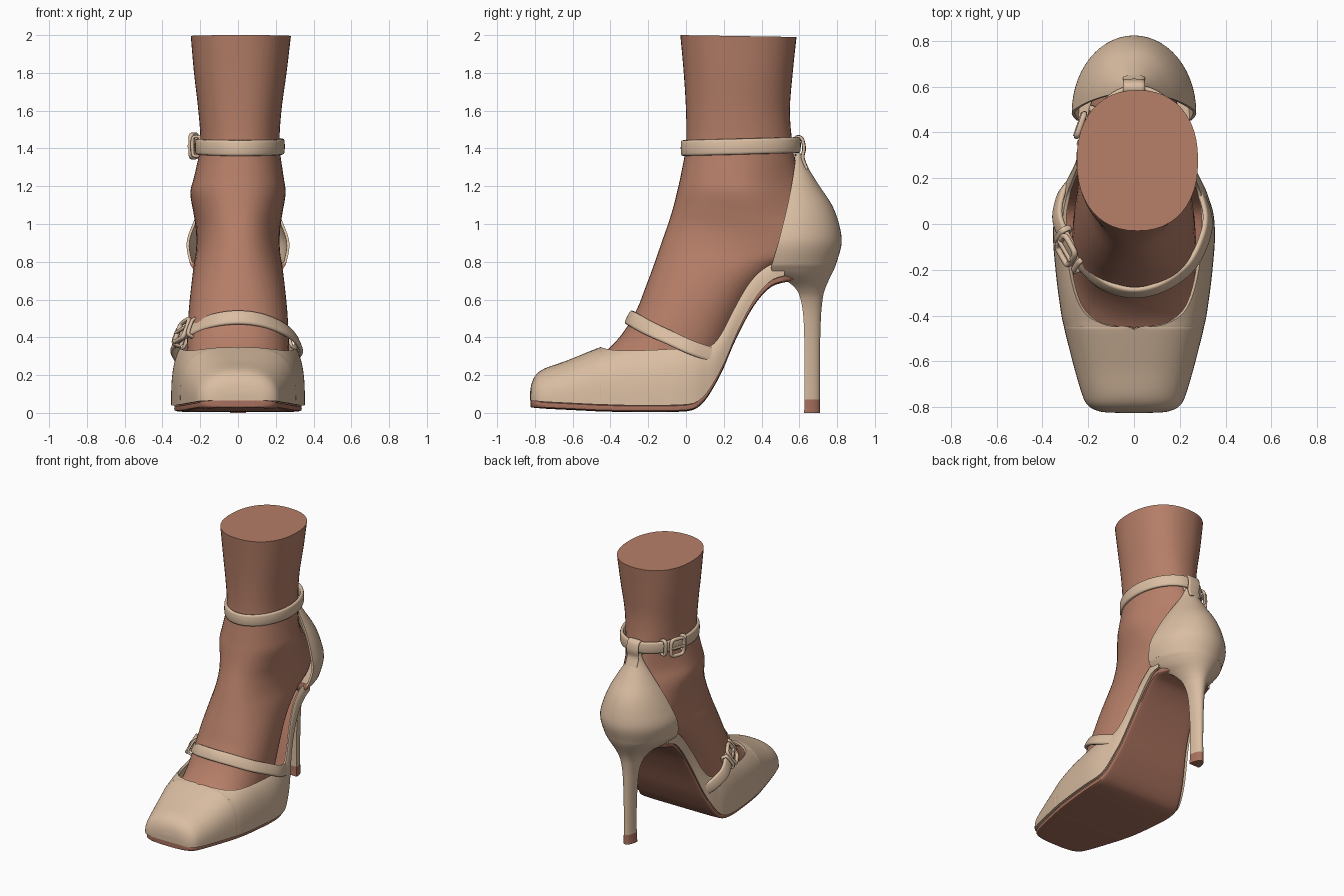
import bpy, bmesh, math
from mathutils import Vector

if "Cube" in bpy.data.objects:
    bpy.data.objects.remove(bpy.data.objects["Cube"])


def material(name, rgb):
    m = bpy.data.materials.new(name)
    m.diffuse_color = (*rgb, 1)
    m.use_nodes = True
    m.node_tree.nodes["Principled BSDF"].inputs["Base Color"].default_value = m.diffuse_color
    return m


CREAM = material("cream leather", (0.70, 0.51, 0.36))
SKIN = material("skin", (0.465, 0.21, 0.138))
SOLE = material("brown sole", (0.39, 0.165, 0.11))


def spline(pts, k, cyc=False):
    """Catmull-Rom through tuples of any size."""
    n, out = len(pts), []
    g = lambda i: pts[i % n] if cyc else pts[min(max(i, 0), n - 1)]
    for i in range(n if cyc else n - 1):
        for j in range(k):
            t = j / k
            out.append(tuple(
                0.5 * (2 * q + (r - p) * t + (2 * p - 5 * q + 4 * r - s) * t * t
                       + (3 * q - p - 3 * r + s) * t ** 3)
                for p, q, r, s in zip(g(i - 1), g(i), g(i + 1), g(i + 2))))
    if not cyc:
        out.append(tuple(pts[-1]))
    return out


def oval(n, count):
    """Unit superellipse points."""
    e = lambda v: math.copysign(abs(v) ** (2 / n), v)
    return [(e(math.cos(2 * math.pi * i / count)), e(math.sin(2 * math.pi * i / count)))
            for i in range(count)]


def loft(name, rings, mats, closed=True, cyc=False, rule=None, thick=0, mirror=False, angle=45):
    bm = bmesh.new()
    rows = [[bm.verts.new(p) for p in r] for r in rings]
    m = len(rows[0])
    for i in range(len(rows) if cyc else len(rows) - 1):
        a, b = rows[i], rows[(i + 1) % len(rows)]
        for j in range(m if closed else m - 1):
            k = (j + 1) % m
            bm.faces.new((a[j], a[k], b[k], b[j]))
    if closed and not cyc:
        bm.faces.new(rows[0])
        bm.faces.new(rows[-1])
    bmesh.ops.remove_doubles(bm, verts=bm.verts, dist=1e-5)
    bmesh.ops.recalc_face_normals(bm, faces=bm.faces)
    if rule:
        for f in bm.faces:
            f.material_index = rule(f.calc_center_median(), f.normal)
    me = bpy.data.meshes.new(name)
    bm.to_mesh(me)
    bm.free()
    for mt in mats:
        me.materials.append(mt)
    ob = bpy.data.objects.new(name, me)
    bpy.context.collection.objects.link(ob)
    bpy.ops.object.select_all(action='DESELECT')
    bpy.context.view_layer.objects.active = ob
    ob.select_set(True)
    if mirror:
        ob.modifiers.new("Mirror", 'MIRROR').merge_threshold = 0.0005
        bpy.ops.object.modifier_apply(modifier="Mirror")
    if thick:
        md = ob.modifiers.new("Solidify", 'SOLIDIFY')
        md.thickness, md.offset = thick, 0
        bpy.ops.object.modifier_apply(modifier="Solidify")
    bpy.ops.object.shade_smooth_by_angle(angle=math.radians(angle))
    return ob


def strap(name, path, up, half_w, half_t, cyc=False, n=3.5, lean=0):
    """Sweep a rounded strip along a path; its width follows `up`, leaning inward by `lean`."""
    path, up = [Vector(p) for p in path], Vector(up)
    c, rings = len(path), []
    for i, p in enumerate(path):
        a = path[(i - 1) % c] if cyc else path[max(i - 1, 0)]
        b = path[(i + 1) % c] if cyc else path[min(i + 1, c - 1)]
        t = (b - a).normalized()
        o = t.cross(up - Vector((lean * p.x, 0, 0))).normalized()
        u = o.cross(t)
        rings.append([p + u * half_w * x + o * half_t * y for x, y in oval(n, 12)])
    loft(name, rings, [CREAM], cyc=cyc, angle=60)
    return path


def buckle(name, path, i, up, centre, lift):
    """Square frame, prong and keepers placed on a strap path."""
    p, c = path[i], len(path)
    t = (path[(i + 1) % c] - path[i - 1]).normalized()
    o = t.cross(Vector(up)).normalized()
    if o.dot(p - Vector(centre)) < 0:
        o = -o
    u = o.cross(t)
    q = p + o * lift
    strap(name + "_frame", [q + t * 0.052 * x + u * 0.06 * y for x, y in oval(5, 32)], o, 0.012, 0.012, True, 2.5)
    strap(name + "_prong", [q + t * s + o * 0.008 for s in (-0.055, 0, 0.055)], u, 0.009, 0.008)
    for s in (-0.085, 0.075):
        k = p + t * s
        strap(name + "_keeper", [k + u * 0.052 * x + o * 0.024 * y for x, y in oval(4, 24)], t, 0.013, 0.008, True)


# Leg and foot: front y,z / back y,z / centre x / half width / narrowing to the back
foot = [(-.03, 2, .585, 1.99, .015, .265, 0), (-.012, 1.8, .565, 1.8, .012, .245, 0),
        (0, 1.6, .55, 1.6, .01, .22, .05), (0, 1.42, .565, 1.42, .01, .21, .15),
        (-.025, 1.27, .6, 1.25, .005, .235, .45), (-.045, 1.18, .655, 1.15, 0, .252, .6),
        (-.07, 1.08, .725, 1.03, 0, .235, .5), (-.095, 1, .775, .92, 0, .222, .3),
        (-.13, .9, .72, .82, 0, .222, .1), (-.175, .77, .55, .78, 0, .235, 0),
        (-.22, .65, .39, .65, 0, .25, 0), (-.255, .56, .29, .49, 0, .262, 0),
        (-.31, .46, .19, .27, 0, .27, 0), (-.37, .38, .06, .08, 0, .272, 0),
        (-.45, .31, -.15, .06, 0, .255, 0), (-.62, .22, -.5, .06, 0, .19, 0)]
rings = []
for fy, fz, by, bz, cx, w, k in spline(foot, 4):
    rings.append([(cx + w * x * (1 - k * max(y, 0) ** 1.5), (fy + by) / 2 + (by - fy) / 2 * y,
                   (fz + bz) / 2 + (bz - fz) / 2 * y) for x, y in oval(2.25, 48)])
loft("leg_and_foot", rings, [SKIN])

# Toe bases showing in the opening
for i in range(5):
    x = -0.16 + 0.08 * i
    bpy.ops.mesh.primitive_uv_sphere_add(segments=20, ring_count=12, radius=1,
                                         location=(x, -.385, .295 - 1.2 * x * x), rotation=(.45, 0, 0))
    toe = bpy.context.object
    toe.name, toe.scale = "toe_%d" % (i + 1), (.036, .085, .036)
    toe.data.materials.append(SKIN)
    bpy.ops.object.shade_smooth()

# Shoe stations: y, half width, sole underside z, upper edge z, opening half width
shoe = [(-.818, 0, .03, .10, 0), (-.816, .11, .03, .12, 0), (-.808, .16, .028, .16, 0),
        (-.785, .198, .026, .2, 0), (-.74, .22, .022, .23, 0), (-.64, .25, .017, .265, 0),
        (-.54, .276, .012, .305, 0), (-.46, .296, .008, .337, 0), (-.45, .298, .008, .339, .05),
        (-.44, .3, .008, .337, .12), (-.41, .307, .007, .33, .185), (-.36, .315, .005, .325, .23),
        (-.28, .326, .004, .325, .26), (-.18, .337, .004, .328, .28), (-.06, .346, .005, .335, .298),
        (.04, .34, .015, .34, .302), (.1, .323, .06, .345, .292), (.15, .305, .135, .365, .28),
        (.2, .28, .23, .435, .26), (.25, .255, .35, .535, .24), (.3, .238, .455, .625, .222),
        (.35, .227, .545, .7, .212), (.4, .222, .615, .75, .208), (.46, .222, .67, .785, .208),
        (.52, .215, .69, .785, .2)]
stations = spline(shoe, 3)

# Upper: square toe box, open throat and the thin side band along the arch
rings = []
for y, w, zs, ze, xo in stations:
    N = 2.5 + .7 * min(max((y + .75) / .3, 0), 1)
    w, zb = max(w, 1e-5), zs + .036
    r = min(max(xo, 0) / w, .96)
    h = (ze - zb) / (1 - r ** N) ** (1 / N)
    tm = math.acos(r ** (N / 2))
    rings.append([(w * math.cos(tm * j / 20) ** (2 / N) if r > 0 or j < 20 else 0, y,
                   zb + h * math.sin(tm * j / 20) ** (2 / N)) for j in range(21)])
loft("shoe_upper", rings, [CREAM], closed=False, thick=.016, mirror=True, angle=60)

# Sole, running up under the arch to the heel seat
rings = [[(max(w - .008, .09) * x, y - .004, zs + .02 + .02 * z) for x, z in oval(6, 28)]
         for y, w, zs, ze, xo in stations + [(.6, .16, .705, 0, 0)]]
loft("sole", rings, [SOLE], angle=50)


# Heel cup and stiletto share one profile: z, front y, back y, half width
def back_arc(z, yf, yb, w):
    return [(w * math.sin(a), yf + (yb - yf) * math.cos(a), z)
            for a in [math.pi * (j / 28 - .5) for j in range(29)]]


profile = [(0, .625, .71, .042), (.07, .628, .709, .038), (.3, .628, .709, .039), (.5, .622, .714, .05),
           (.6, .607, .723, .072), (.65, .586, .734, .102), (.69, .545, .75, .145), (.725, .475, .767, .2),
           (.76, .452, .784, .235), (.8, .458, .798, .257), (.9, .488, .824, .272), (1, .514, .81, .24),
           (1.1, .538, .772, .192), (1.2, .558, .706, .132), (1.3, .574, .645, .068), (1.37, .582, .618, .038)]
rows = spline(profile, 5)
cut = 9 * 5  # the closed heel block ends where the open cup starts
loft("stiletto_heel", [back_arc(*s) for s in rows[:cut + 1]], [CREAM, SOLE],
     rule=lambda c, n: 1 if c.z < .07 or (n.y < -.35 and c.z > .42 and abs(c.x) < .02) else 0)
loft("heel_cup", [back_arc(z, yf, yb - .007, w - .007) for z, yf, yb, w in rows[cut - 1:]],
     [CREAM], closed=False, thick=.014, angle=60)

# Ankle strap with buckle on the outer side
ring = [(.01 + .225 * math.cos(a), .29 + .305 * math.sin(a), 1.41 + .008 * math.sin(a))
        for a in [2 * math.pi * i / 72 for i in range(72)]]
path = strap("ankle_strap", ring, (0, 0, 1), .042, .013, True)
buckle("ankle_buckle", path, 31, (0, 0, 1), (.01, .29, 1.41), .042)

# Loop joining the heel cup to the ankle strap
loop = [(0, .572, 1.36), (0, .568, 1.43), (0, .588, 1.46), (0, .614, 1.45),
        (0, .625, 1.40), (0, .618, 1.35), (0, .64, 1.29)]
strap("back_loop", spline(loop, 5), (1, 0, 0), .048, .010)

# Instep strap with buckle
tilt = (0, .45, .89)
instep = [(.285, .16, .30), (.322, .03, .345), (.302, -.08, .395), (.24, -.19, .445), (.125, -.272, .49),
          (0, -.3, .505), (-.125, -.268, .49), (-.225, -.18, .45), (-.295, -.07, .41),
          (-.335, .03, .36), (-.318, .13, .31), (-.285, .18, .28)]
path = strap("instep_strap", spline(instep, 6), tilt, .04, .013, lean=1.2)
buckle("instep_buckle", path, 46, (.32, .43, .85), (0, 0, .3), .026)
